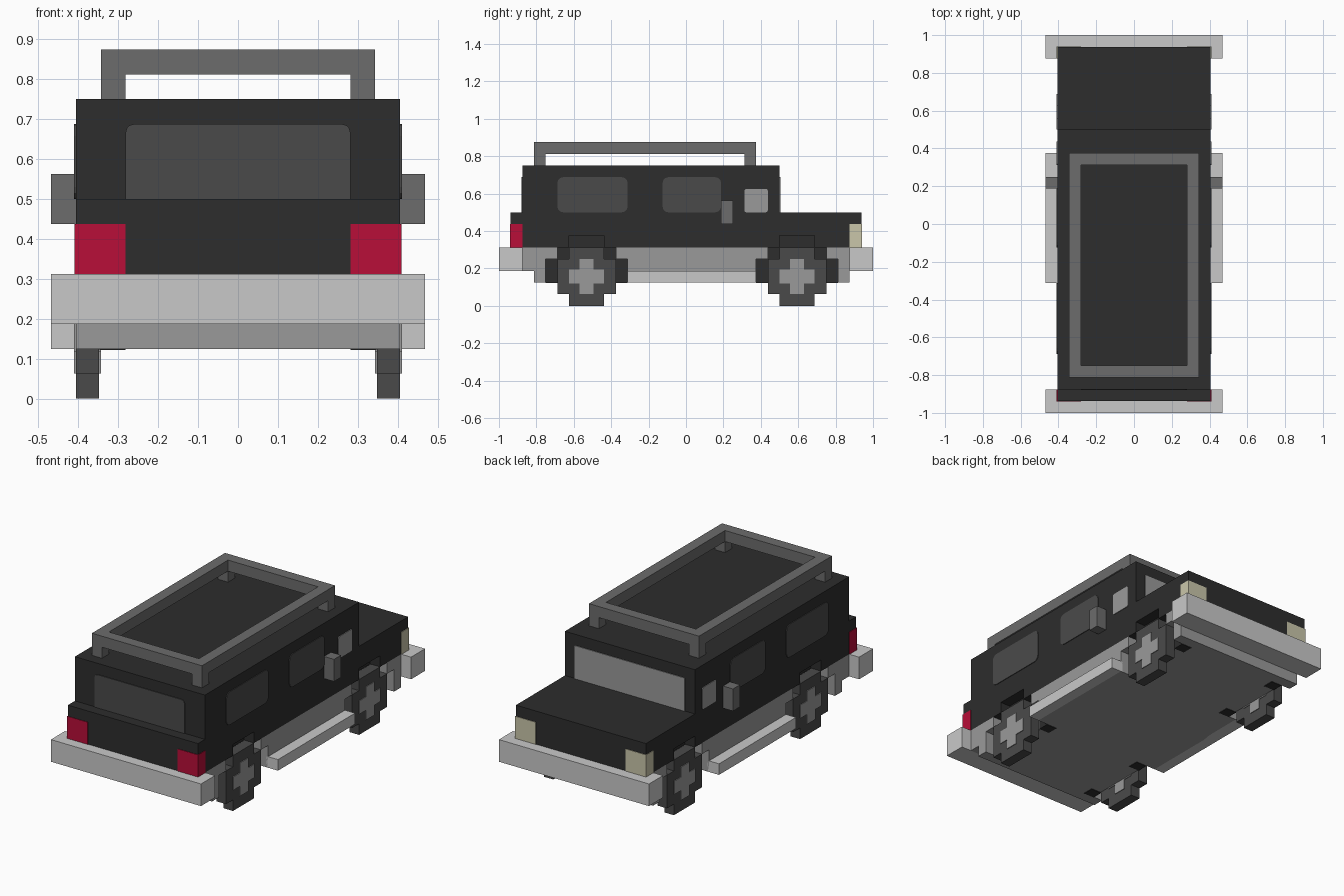
import bpy, bmesh, math

if "Cube" in bpy.data.objects:
    bpy.data.objects.remove(bpy.data.objects["Cube"])

U = 0.0625  # base block size


def mat(name, r, g, b):
    m = bpy.data.materials.new(name)
    lin = [((c / 255 + 0.055) / 1.055) ** 2.4 for c in (r, g, b)]
    m.diffuse_color = (*lin, 1)
    m.use_nodes = True
    m.node_tree.nodes["Principled BSDF"].inputs["Base Color"].default_value = m.diffuse_color
    return m


BLACK = mat("black paint", 45, 45, 45)
DARK = mat("dark grey", 74, 74, 74)
MID = mat("rack grey", 108, 108, 108)
GREY = mat("chassis grey", 154, 154, 154)
LIGHT = mat("light grey", 201, 201, 201)
RED = mat("tail red", 184, 14, 56)
CREAM = mat("headlight cream", 202, 198, 170)


def make(name, bm, m):
    bmesh.ops.recalc_face_normals(bm, faces=bm.faces)
    me = bpy.data.meshes.new(name)
    bm.to_mesh(me)
    bm.free()
    me.materials.append(m)
    ob = bpy.data.objects.new(name, me)
    bpy.context.collection.objects.link(ob)
    return ob


def prism(name, pts, a, b, m, axis="x"):
    """Extrude a 2D outline from a to b; outline is (y,z) for x axis, (x,z) for y, (x,y) for z."""
    bm = bmesh.new()
    put = {"x": lambda p, d: (d, p[0], p[1]),
           "y": lambda p, d: (p[0], d, p[1])}[axis]
    lo = [bm.verts.new(put(p, a)) for p in pts]
    hi = [bm.verts.new(put(p, b)) for p in pts]
    bm.faces.new(lo)
    bm.faces.new(hi[::-1])
    n = len(pts)
    for i in range(n):
        j = (i + 1) % n
        bm.faces.new((lo[i], lo[j], hi[j], hi[i]))
    return make(name, bm, m)


def rect(a0, a1, b0, b1):
    return [(a0, b0), (a1, b0), (a1, b1), (a0, b1)]


def box(name, x0, x1, y0, y1, z0, z1, m):
    return prism(name, rect(y0, y1, z0, z1), x0, x1, m)


def rounded(a0, a1, b0, b1, r, bottom=True):
    pts = []
    corners = [(a1 - r, b1 - r, 0), (a0 + r, b1 - r, 90), (a0 + r, b0 + r, 180), (a1 - r, b0 + r, 270)]
    for cx, cy, s in corners[:4 if bottom else 2]:
        for k in range(4):
            t = math.radians(s + k * 30)
            pts.append((cx + r * math.cos(t), cy + r * math.sin(t)))
    if not bottom:
        pts += [(a0, b0), (a1, b0)]
    return pts


def stepped(cy, cz, wide, narrow):
    """Square with its corners notched out."""
    w, n = wide, narrow
    q = [(w, -n), (w, n), (n, n), (n, w), (-n, w), (-n, n),
         (-w, n), (-w, -n), (-n, -n), (-n, -w), (n, -w), (n, -n)]
    return [(cy + y, cz + z) for y, z in q]


W = 6.5 * U       # half body width
WELL = 5.5 * U    # inner wall of wheel wells
AXLES = {"rear": -8.5 * U, "front": 9.5 * U}
CZ = 2.5 * U

# body shell and chassis
body = prism("body", [(-15 * U, 5 * U), (15 * U, 5 * U), (15 * U, 8 * U), (8 * U, 8 * U),
                      (8 * U, 12 * U), (-14 * U, 12 * U), (-14 * U, 8 * U), (-15 * U, 8 * U)],
             -W, W, BLACK)
chassis = prism("chassis", [(-13 * U, 2 * U), (14 * U, 2 * U), (14 * U, 5 * U), (-14 * U, 5 * U),
                            (-14 * U, 3 * U), (-13 * U, 3 * U)], -W, W, GREY)

# bumpers
for n, s in (("rear", -1), ("front", 1)):
    y = sorted((s * 14 * U, s * 16 * U))
    box(n + "_bumper", -7.5 * U, 7.5 * U, *y, 3 * U, 5 * U, LIGHT)

# end windows
prism("rear_window", rounded(-4.5 * U, 4.5 * U, 8 * U, 11 * U, 0.02, False), -14 * U - .004, -14 * U + .004, DARK, "y")
prism("windscreen", rect(-5.5 * U, 5.5 * U, 8 * U, 11 * U), 8 * U - .004, 8 * U + .004, GREY, "y")

for side, s in (("right", 1), ("left", -1)):
    def bx(name, x0, x1, *rest):
        return box(side + "_" + name, *sorted((s * x0, s * x1)), *rest)

    def px(name, pts, x0, x1, m):
        return prism(side + "_" + name, pts, *sorted((s * x0, s * x1)), m)

    # side glass
    px("rear_side_window", rounded(-11 * U, -5 * U, 8 * U, 11 * U, 0.03), W - .004, W + .004, DARK)
    px("middle_side_window", rounded(-2 * U, 3 * U, 8 * U, 11 * U, 0.03), W - .004, W + .004, DARK)
    px("front_side_window", rounded(5 * U, 7 * U, 8 * U, 10 * U, 0.01), W - .004, W + .004, GREY)
    # lamps, mirror and side step
    bx("tail_lamp", 4.5 * U, W + .003, -15 * U - .003, -14 * U, 5 * U, 7 * U, RED)
    bx("headlamp", 4.5 * U, W + .003, 14 * U, 15 * U + .003, 5 * U, 7 * U, CREAM)
    bx("mirror", W, 7.5 * U, 3 * U, 4 * U, 7 * U, 9 * U, MID)
    bx("side_step", W - .01, 7.5 * U, -5 * U, 6 * U, 2 * U, 3 * U, LIGHT)

    for end, cy in AXLES.items():
        # wheel well, cut as a stepped opening
        top = [(3.5, 1), (3.5, 4), (2.5, 4), (2.5, 5), (1.5, 5), (1.5, 6)]
        arch = [(cy + a * U, b * U) for a, b in top] + [(cy - a * U, b * U) for a, b in top[::-1]]
        cut = px(end + "_well_cutter", arch, WELL, W + .05, BLACK)
        cut.hide_render = True
        cut.hide_viewport = True
        for ob in (body, chassis):
            md = ob.modifiers.new("well", "BOOLEAN")
            md.operation = "DIFFERENCE"
            md.solver = "EXACT"
            md.object = cut
        # dark lining behind the wheel
        for d in (-1, 1):
            y = sorted((cy + d * 2.5 * U, cy + d * 3.5 * U))
            bx(f"{end}_arch_lining_{d + 1}", 4.5 * U, WELL + .003, *y, 2 * U - .003, 4 * U, BLACK)
        bx(end + "_arch_lining_top", 4.5 * U, WELL + .003, cy - 2.5 * U, cy + 2.5 * U, 4 * U, 5 * U, BLACK)
        # tyre and hub
        px(end + "_tyre", stepped(cy, CZ, 2.5 * U, 1.5 * U), WELL + .004, W, DARK)
        px(end + "_hub", stepped(cy, CZ, 1.5 * U, 0.6 * U), WELL, W + .004, GREY)

# roof rack
X, Y0, Y1 = 5.5 * U, -13 * U, 6 * U
for n, s in (("right", 1), ("left", -1)):
    x = sorted((s * X, s * (X - U)))
    box(n + "_rack_rail", *x, Y0, Y1, 13 * U, 14 * U, MID)
    box(n + "_rear_rack_post", *x, Y0, Y0 + U, 12 * U, 13 * U, MID)
    box(n + "_front_rack_post", *x, Y1 - U, Y1, 12 * U, 13 * U, MID)
box("rear_rack_bar", -X + U, X - U, Y0, Y0 + U, 13 * U, 14 * U, MID)
box("front_rack_bar", -X + U, X - U, Y1 - U, Y1, 13 * U, 14 * U, MID)

# apply the wheel-well cuts
for ob in (body, chassis):
    dg = bpy.context.evaluated_depsgraph_get()
    me = bpy.data.meshes.new_from_object(ob.evaluated_get(dg))
    ob.modifiers.clear()
    ob.data = me
for ob in [o for o in bpy.data.objects if o.name.endswith("_cutter")]:
    bpy.data.objects.remove(ob)
